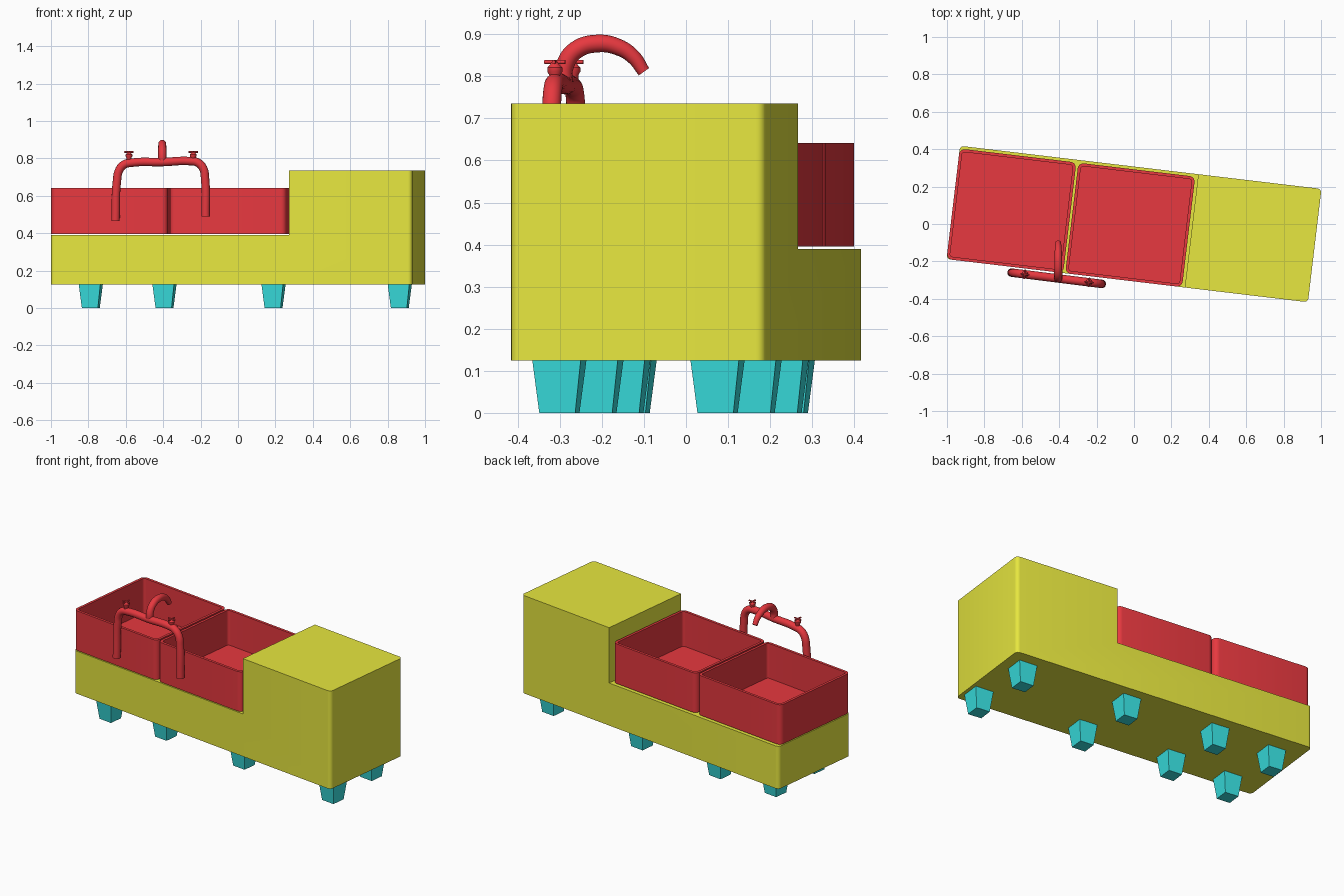
import bpy, bmesh, math
from mathutils import Matrix, Vector

if "Cube" in bpy.data.objects:
    bpy.data.objects.remove(bpy.data.objects["Cube"])

YAW = math.radians(-6.8)
ROT = Matrix.Rotation(YAW, 4, 'Z')


def material(name, rgb):
    m = bpy.data.materials.new(name)
    m.diffuse_color = (*rgb, 1)
    m.use_nodes = True
    m.node_tree.nodes["Principled BSDF"].inputs["Base Color"].default_value = m.diffuse_color
    return m


YELLOW = material("yellow", (0.8, 0.8, 0.05))
RED = material("red", (0.8, 0.04, 0.05))
CYAN = material("cyan", (0.04, 0.75, 0.75))


def finish(name, bm, mat, matrix=ROT, angle=30):
    bmesh.ops.recalc_face_normals(bm, faces=bm.faces)
    me = bpy.data.meshes.new(name)
    bm.to_mesh(me)
    bm.free()
    me.transform(matrix)
    me.materials.append(mat)
    ob = bpy.data.objects.new(name, me)
    bpy.context.collection.objects.link(ob)
    bpy.ops.object.select_all(action='DESELECT')
    ob.select_set(True)
    bpy.context.view_layer.objects.active = ob
    bpy.ops.object.shade_smooth_by_angle(angle=math.radians(angle))
    return ob


def round_uprights(bm, radius, xs):
    # bevel only the vertical edges standing at the given x positions
    edges = [e for e in bm.edges
             if abs(e.verts[0].co.z - e.verts[1].co.z) > 0.1
             and (e.verts[0].co - e.verts[1].co).xy.length < 1e-5
             and min(abs(e.verts[0].co.x - x) for x in xs) < 1e-4]
    bmesh.ops.bevel(bm, geom=edges, offset=radius, segments=5, profile=0.5, affect='EDGES')


def extrude_profile(bm, points, v0, v1):
    # points are (x, z), extruded along y
    face = bm.faces.new([bm.verts.new((x, v0, z)) for x, z in points])
    out = bmesh.ops.extrude_face_region(bm, geom=[face])
    verts = [g for g in out["geom"] if isinstance(g, bmesh.types.BMVert)]
    bmesh.ops.translate(bm, verts=verts, vec=(0, v1 - v0, 0))


# Cabinet: low counter with a tall block at the right end
A, B = 0.973, 0.305
bm = bmesh.new()
extrude_profile(bm, [(-A, 0.125), (A, 0.125), (A, 0.735), (0.31, 0.735),
                     (0.31, 0.39), (-A, 0.39)], -B, B)
round_uprights(bm, 0.022, [-A, A])
finish("cabinet", bm, YELLOW)


# Two open basins
def basin(name, u0, u1):
    bm = bmesh.new()
    extrude_profile(bm, [(u0, 0.395), (u1, 0.395), (u1, 0.642), (u0, 0.642)], -0.305, 0.29)
    round_uprights(bm, 0.03, [u0, u1])
    bm.normal_update()
    top = max(bm.faces, key=lambda f: f.calc_center_median().z)
    if top.normal.z < 0:
        bmesh.ops.recalc_face_normals(bm, faces=bm.faces)
    bmesh.ops.inset_region(bm, faces=[top], thickness=0.016)
    out = bmesh.ops.extrude_face_region(bm, geom=[top])
    verts = [g for g in out["geom"] if isinstance(g, bmesh.types.BMVert)]
    bmesh.ops.translate(bm, verts=verts, vec=(0, 0, -0.217))
    if top.is_valid:
        bmesh.ops.delete(bm, geom=[top], context='FACES_ONLY')
    finish(name, bm, RED)


basin("left_basin", -A, -0.345)
basin("right_basin", -0.334, 0.295)

# Eight tapered square feet
for i, (x, y) in enumerate([(-0.787, -0.134), (-0.393, -0.149), (0.19, -0.213), (0.865, -0.301)]):
    for side, dy in (("front", 0), ("back", 0.376)):
        bm = bmesh.new()
        bmesh.ops.create_cone(bm, cap_ends=True, segments=4, radius1=0.043 * 2 ** 0.5,
                              radius2=0.058 * 2 ** 0.5, depth=0.126,
                              matrix=Matrix.Rotation(math.pi / 4, 4, 'Z'))
        finish(f"{side}_foot_{i + 1}", bm, CYAN, Matrix.Translation((x, y + dy, 0.063)) @ ROT)


def faucet_y(x):
    return -0.26 - 0.125 * (x + 0.655)


def pipe(name, points, radius):
    # points are (x, y, z, radius scale)
    cu = bpy.data.curves.new(name, 'CURVE')
    cu.dimensions = '3D'
    cu.bevel_depth = radius
    cu.bevel_resolution = 6
    cu.resolution_u = 8
    cu.use_fill_caps = True
    sp = cu.splines.new('BEZIER')
    sp.bezier_points.add(len(points) - 1)
    for p, (x, y, z, r) in zip(sp.bezier_points, points):
        p.co = (x, y, z)
        p.radius = r
        p.handle_left_type = p.handle_right_type = 'AUTO'
    cu.materials.append(RED)
    ob = bpy.data.objects.new(name, cu)
    bpy.context.collection.objects.link(ob)
    bpy.ops.object.select_all(action='DESELECT')
    ob.select_set(True)
    bpy.context.view_layer.objects.active = ob
    bpy.ops.object.convert(target='MESH')
    bpy.ops.object.shade_smooth_by_angle(angle=math.radians(40))


# Bridge pipe of the faucet
bridge = [(-0.655, 0.465), (-0.647, 0.68), (-0.636, 0.735), (-0.61, 0.766), (-0.565, 0.777),
          (-0.405, 0.78), (-0.255, 0.785), (-0.215, 0.777), (-0.186, 0.746), (-0.176, 0.69),
          (-0.173, 0.49)]
pipe("faucet_bridge", [(x, faucet_y(x), z, 1) for x, z in bridge], 0.0225)

# Curved spout reaching over the basins
spout = [(-0.291, 0.775, 1), (-0.288, 0.825, 1), (-0.262, 0.862, 1), (-0.21, 0.878, 0.98),
         (-0.16, 0.869, 0.92), (-0.125, 0.846, 0.82), (-0.1, 0.811, 0.7)]
pipe("faucet_spout", [(-0.405, y, z, r) for y, z, r in spout], 0.0215)

# Taps: waisted knob with a cross handle
for name, x, z in (("left_tap", -0.583, 0.785), ("right_tap", -0.24, 0.785)):
    bm = bmesh.new()
    rings = [(0.013, 0), (0.013, 0.018), (0.018, 0.026), (0.018, 0.036), (0.011, 0.043), (0.006, 0.052)]
    verts = [bm.verts.new((r, 0, h)) for r, h in rings]
    edges = [bm.edges.new(p) for p in zip(verts, verts[1:])]
    bmesh.ops.spin(bm, geom=verts + edges, cent=(0, 0, 0), axis=(0, 0, 1),
                   angle=math.tau, steps=16)
    bmesh.ops.remove_doubles(bm, verts=bm.verts, dist=1e-5)
    bmesh.ops.holes_fill(bm, edges=[e for e in bm.edges if e.is_boundary], sides=0)
    for axis in 'XY':
        bmesh.ops.create_cone(bm, cap_ends=True, segments=10, radius1=0.0045, radius2=0.0045,
                              depth=0.05, matrix=Matrix.Translation((0, 0, 0.049)) @
                              Matrix.Rotation(math.pi / 2, 4, axis))
    finish(name, bm, RED, Matrix.Translation((x, faucet_y(x), z)) @ ROT, 40)
